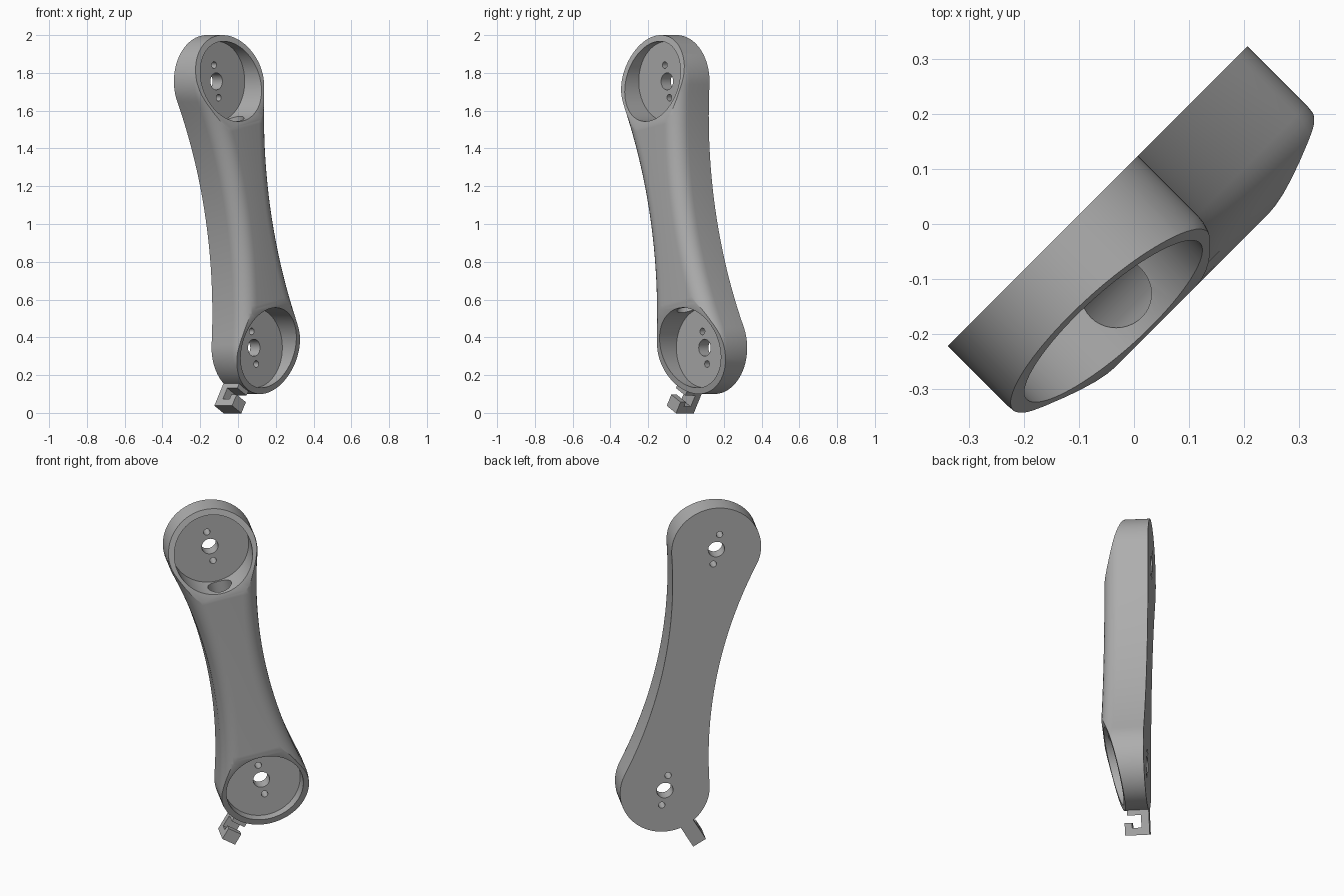
import bpy, bmesh, math
from mathutils import Matrix, Vector

old = bpy.data.objects.get("Cube")
if old:
    bpy.data.objects.remove(old, do_unlink=True)

grey = bpy.data.materials.new("plain_grey")
grey.use_nodes = True
colour = (0.42, 0.42, 0.42, 1)
grey.diffuse_color = colour
grey.node_tree.nodes["Principled BSDF"].inputs["Base Color"].default_value = colour

# Arm frame: local x across, y along the arm, z out of the front face
LENGTH, LOBE, WAIST = 1.438, 0.245, 0.15
BACK, FLOOR, FRONT, END = -0.083, -0.01, 0.16, 0.035
FILLET = 0.09
lean = math.radians(11.3)
side = Vector((1, 1, 0)).normalized()
up = Vector((0, 0, 1))
across = side * math.cos(lean) + up * math.sin(lean)
along = up * math.cos(lean) - side * math.sin(lean)
out = across.cross(along)
frame = Matrix((across, along, out)).transposed().to_4x4()
frame.translation = side * 0.13 + up * 0.345


def make_object(name, bm, matrix=frame):
    bmesh.ops.recalc_face_normals(bm, faces=bm.faces[:])
    mesh = bpy.data.meshes.new(name)
    bm.to_mesh(mesh)
    bm.free()
    mesh.materials.append(grey)
    obj = bpy.data.objects.new(name, mesh)
    obj.matrix_world = matrix
    bpy.context.collection.objects.link(obj)
    return obj


def outline(inset):
    """Two round lobes joined by concave tangent arcs, offset inwards."""
    half = LENGTH / 2
    big = (half**2 + WAIST**2 - LOBE**2) / (2 * (LOBE - WAIST))
    tilt = math.atan2(half, big + WAIST)
    quarter = []
    for i in range(17):      # waist arc, middle to lobe
        a = tilt * i / 16
        quarter.append((big + WAIST - (big + inset) * math.cos(a),
                        (big + inset) * math.sin(a)))
    for i in range(1, 25):   # lobe arc up to the tip
        a = -tilt + (math.pi / 2 + tilt) * i / 24
        quarter.append(((LOBE - inset) * math.cos(a),
                        half + (LOBE - inset) * math.sin(a)))
    top = quarter + [(-x, y) for x, y in quarter[-2::-1]]
    loop = top + [(-x, -y) for x, y in top[1:-1]]
    return [(x, y + half) for x, y in loop]


def arm_body():
    bm = bmesh.new()
    levels = [(0, BACK)]
    for i in range(9):
        a = math.pi / 2 * i / 8
        levels.append((FILLET * (1 - math.cos(a)),
                       FRONT - FILLET + FILLET * math.sin(a)))
    rings = [[bm.verts.new((x, y, z)) for x, y in outline(d)] for d, z in levels]
    n = len(rings[0])
    for low, high in zip(rings, rings[1:]):
        for i in range(n):
            j = (i + 1) % n
            bm.faces.new((low[i], low[j], high[j], high[i]))
    bm.faces.new(rings[0][::-1])
    bm.faces.new(rings[-1])
    # Slope the front down towards each end
    for tip, sign in ((LENGTH + LOBE, 1), (-LOBE, -1)):
        cut = bmesh.ops.bisect_plane(
            bm, geom=bm.verts[:] + bm.edges[:] + bm.faces[:],
            plane_co=(0, tip, END), plane_no=(0, 0.26 * sign, 1), clear_outer=True)
        edges = [e for e in cut["geom_cut"] if isinstance(e, bmesh.types.BMEdge)]
        bmesh.ops.edgeloop_fill(bm, edges=edges)
    return make_object("arm_body", bm)


def cylinder(name, centre, radius, depth, segments, turn=0):
    bm = bmesh.new()
    bmesh.ops.create_cone(
        bm, cap_ends=True, segments=segments, radius1=radius, radius2=radius,
        depth=depth, matrix=Matrix.Translation(centre) @ Matrix.Rotation(turn, 4, "X"))
    return make_object(name, bm)


def subtract(target, cutter):
    cutter.hide_render = True
    mod = target.modifiers.new("cut", "BOOLEAN")
    mod.operation, mod.solver, mod.object = "DIFFERENCE", "EXACT", cutter
    bpy.context.view_layer.update()
    graph = bpy.context.evaluated_depsgraph_get()
    mesh = bpy.data.meshes.new_from_object(target.evaluated_get(graph))
    target.modifiers.clear()
    target.data = mesh
    bpy.data.objects.remove(cutter, do_unlink=True)


body = arm_body()
# Cable tunnel between the pockets
subtract(body, cylinder("tunnel", (0, LENGTH / 2, 0.065), 0.065,
                        LENGTH - 0.2, 40, math.pi / 2))
# Round pocket, shaft hole and two screw holes at each end
for y in (0, LENGTH):
    subtract(body, cylinder("pocket", (0, y, FLOOR + 0.25), 0.212, 0.5, 80))
    subtract(body, cylinder("shaft_hole", (0, y, 0), 0.045, 0.4, 32))
    for offset in (-0.088, 0.088):
        subtract(body, cylinder("screw_hole", (0, y + offset, 0), 0.018, 0.4, 20))

# Hooked clip under the lower lobe
hook = [(0.21, BACK), (0.378, BACK), (0.378, 0.05), (0.31, 0.05), (0.31, 0.01),
        (0.338, 0.01), (0.338, -0.04), (0.27, -0.04), (0.27, END), (0.235, END),
        (0.235, -0.04), (0.21, -0.04)]
bm = bmesh.new()
face = bm.faces.new([bm.verts.new((-0.04, -r, z)) for r, z in hook])
grown = bmesh.ops.extrude_face_region(bm, geom=[face])
bmesh.ops.translate(bm, vec=(0.08, 0, 0),
                    verts=[v for v in grown["geom"] if isinstance(v, bmesh.types.BMVert)])
clip = make_object("hook_clip", bm, frame @ Matrix.Rotation(math.radians(-41.4), 4, "Z"))

# Smooth curves with sharp edges kept
for obj in (body, clip):
    bpy.ops.object.select_all(action="DESELECT")
    obj.select_set(True)
    bpy.context.view_layer.objects.active = obj
    bpy.ops.object.shade_smooth_by_angle(angle=math.radians(25))
